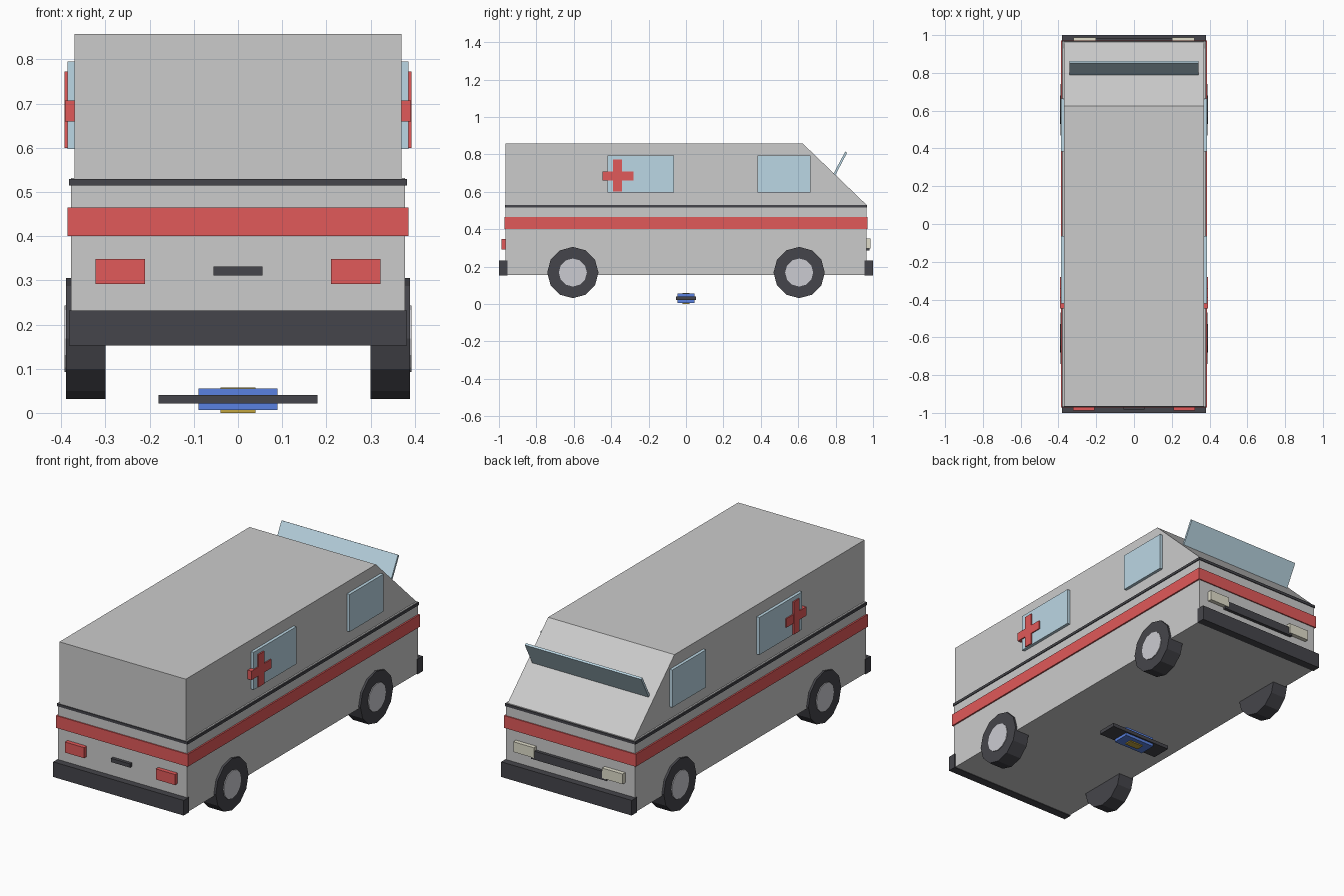
import bpy, bmesh, math

if "Cube" in bpy.data.objects:
    bpy.data.objects.remove(bpy.data.objects["Cube"])


def material(name, r, g, b):
    m = bpy.data.materials.new(name)
    m.diffuse_color = (r, g, b, 1)
    m.use_nodes = True
    m.node_tree.nodes["Principled BSDF"].inputs["Base Color"].default_value = m.diffuse_color
    return m


DARK = material("dark_rubber", 0.06, 0.06, 0.07)
RED = material("red", 0.75, 0.10, 0.10)
GLASS = material("glass", 0.50, 0.68, 0.78)
CREAM = material("headlight_cream", 0.75, 0.73, 0.60)
SILVER = material("hub_silver", 0.60, 0.60, 0.64)
BLUE = material("beacon_blue", 0.10, 0.22, 0.75)
AMBER = material("beacon_amber", 0.55, 0.38, 0.05)


def finish(name, bm, mat):
    bmesh.ops.recalc_face_normals(bm, faces=bm.faces)
    me = bpy.data.meshes.new(name)
    bm.to_mesh(me)
    bm.free()
    ob = bpy.data.objects.new(name, me)
    bpy.context.collection.objects.link(ob)
    if mat:
        me.materials.append(mat)
    return ob


def box(name, x, y, z, mat=None):
    """Box from (min, max) ranges."""
    bm = bmesh.new()
    bmesh.ops.create_cube(bm, size=1)
    for v in bm.verts:
        v.co = [(a + b) / 2 + c * (b - a) for c, (a, b) in zip(v.co, (x, y, z))]
    return finish(name, bm, mat)


def sided_box(name, s, x, y, z, mat):
    """Box on side s (-1 or 1) of the van."""
    return box(name, sorted((s * x[0], s * x[1])), y, z, mat)


def wheel_disc(name, s, x0, x1, y, radius, mat):
    bm = bmesh.new()
    bmesh.ops.create_cone(bm, cap_ends=True, segments=12, radius1=radius,
                          radius2=radius, depth=x1 - x0)
    ob = finish(name, bm, mat)
    ob.rotation_euler = (0, math.pi / 2, 0)
    ob.location = (s * (x0 + x1) / 2, y, 0.168)


# Lower body
box("lower_body", (-0.378, 0.378), (-0.965, 0.965), (0.155, 0.532))

# Cabin with sloped nose, extruded from its side profile
bm = bmesh.new()
profile = [(-0.965, 0.52), (0.965, 0.53), (0.625, 0.857), (-0.965, 0.857)]
face = bm.faces.new([bm.verts.new((-0.37, y, z)) for y, z in profile])
ext = bmesh.ops.extrude_face_region(bm, geom=[face])["geom"]
bmesh.ops.translate(bm, vec=(0.74, 0, 0),
                    verts=[g for g in ext if isinstance(g, bmesh.types.BMVert)])
# close the start cap if the extrusion removed it
bmesh.ops.holes_fill(bm, edges=[e for e in bm.edges if e.is_boundary])
finish("upper_cabin", bm, None)

# Trim bands around the body
box("red_stripe", (-0.386, 0.386), (-0.971, 0.971), (0.40, 0.465), RED)
box("belt_trim", (-0.382, 0.382), (-0.969, 0.969), (0.515, 0.529), DARK)

# Bumpers, handle and grille
box("rear_bumper", (-0.382, 0.382), (-1.0, -0.955), (0.152, 0.232), DARK)
box("front_bumper", (-0.382, 0.382), (0.955, 1.0), (0.152, 0.232), DARK)
box("rear_handle", (-0.056, 0.056), (-0.982, -0.96), (0.311, 0.331), DARK)
box("grille", (-0.22, 0.22), (0.96, 0.982), (0.285, 0.33), DARK)

# Windscreen, tilted against the slope of the nose
screen = box("windscreen", (-0.341, 0.341), (-0.006, 0.006), (-0.135, 0.135), GLASS)
screen.location = (0, 0.793, 0.692)
screen.rotation_euler = (-math.radians(28), 0, 0)

for s in (-1, 1):
    # Lights
    sided_box("tail_light", s, (0.21, 0.322), (-0.987, -0.96), (0.292, 0.348), RED)
    sided_box("headlight", s, (0.20, 0.32), (0.96, 0.987), (0.296, 0.35), CREAM)
    # Side windows
    sided_box("rear_side_window", s, (0.368, 0.386), (-0.42, -0.063), (0.597, 0.795), GLASS)
    sided_box("front_side_window", s, (0.368, 0.386), (0.383, 0.665), (0.597, 0.795), GLASS)
    # Red cross
    sided_box("cross_upright", s, (0.378, 0.393), (-0.389, -0.341), (0.60, 0.773), RED)
    sided_box("cross_arm", s, (0.369, 0.392), (-0.447, -0.281), (0.66, 0.707), RED)
    # Wheels
    for y in (-0.605, 0.605):
        wheel_disc("tyre", s, 0.30, 0.389, y, 0.137, DARK)
        wheel_disc("hub", s, 0.31, 0.393, y, 0.075, SILVER)

# Beacon bar lying under the van
box("beacon_base", (-0.18, 0.18), (-0.053, 0.053), (0.021, 0.04), DARK)
box("beacon_blue_lamp", (-0.089, 0.089), (-0.045, 0.045), (0.006, 0.055), BLUE)
box("beacon_amber_lamp", (-0.04, 0.04), (-0.02, 0.02), (0.0, 0.058), AMBER)
